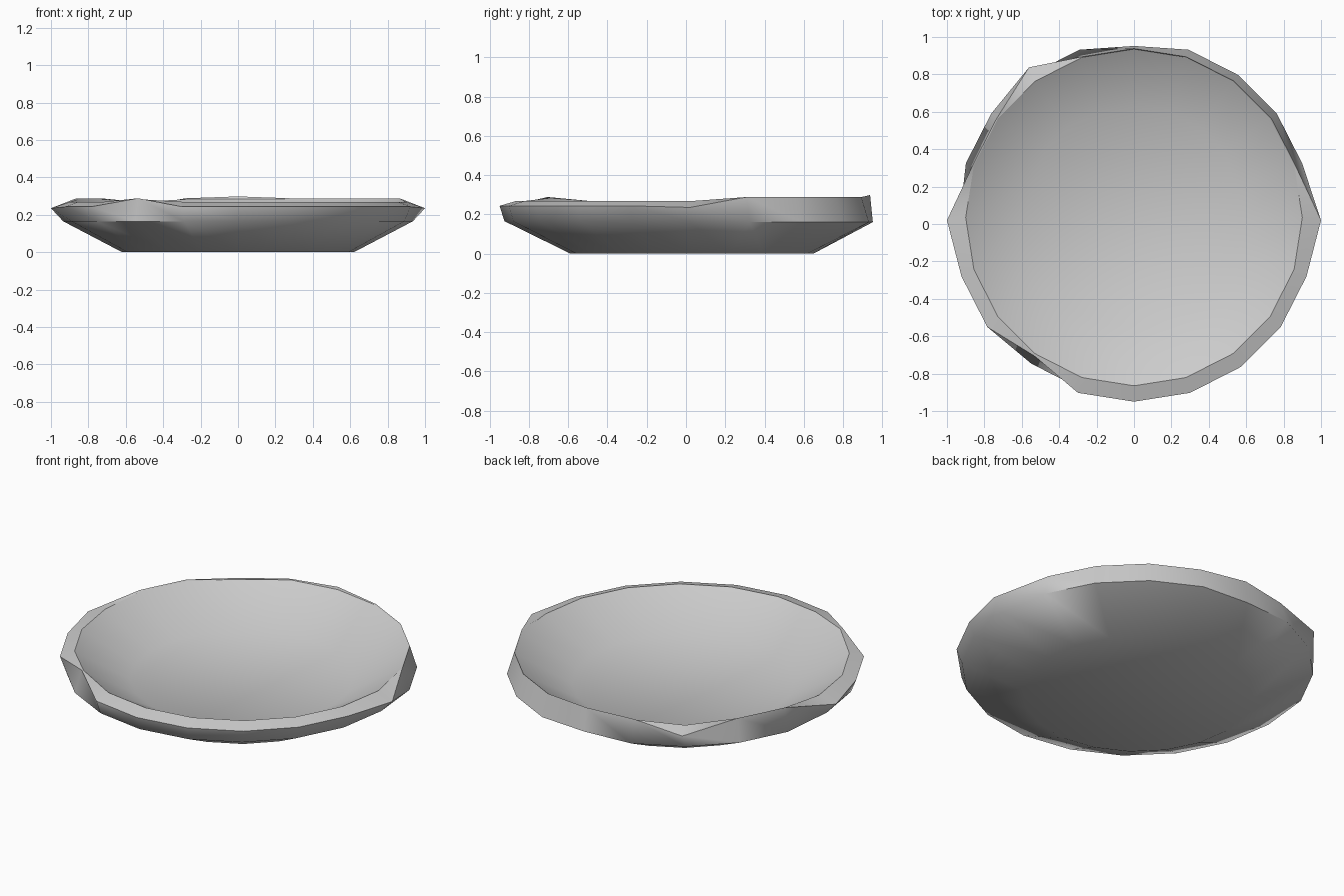
import bpy, bmesh
from math import sin, cos, radians

if "Cube" in bpy.data.objects:
    bpy.data.objects.remove(bpy.data.objects["Cube"])

N = 20                # sides of the plate
CHIP, NICK = 12, 18   # front-left lip bent up, back-left lip bent out


def point(i, r, cy, z):
    a = radians(360 / N * i)
    return (r * sin(a), min(cy + r * cos(a), 0.952), z)


bm = bmesh.new()
rings = [[] for _ in range(5)]
for i in range(N):
    # index 0 is the back, running clockwise; the back lip stands upright
    back = i < 5 or i > 15
    side = i in (5, 15)
    up = (back and i != NICK) or i == CHIP
    # underside edge and lower rim
    rings[0].append(bm.verts.new(point(i, 0.62, 0.03, 0)))
    rings[1].append(bm.verts.new(point(i, 0.945, 0.033, 0.16) if back else point(i, 0.935, 0.01, 0.165)))
    # outer lip: flared and low, or upright and high
    if up:
        outer = point(i, 0.908, 0.03, 0.298 if i == 0 else 0.288)
    elif i == NICK:
        outer = point(i, 0.955, 0.065, 0.24)
    else:
        outer = point(i, 1.0 if side else 0.97, 0.02, 0.235 if side else 0.243)
    rings[2].append(bm.verts.new(outer))
    # inner lip and bowl floor
    rings[3].append(bm.verts.new(point(i, 0.9, 0.035, 0.283 if up else 0.268)))
    rings[4].append(bm.verts.new(point(i, 0.60, 0.03, 0.10)))

for lo, hi in zip(rings, rings[1:]):
    for i in range(N):
        j = (i + 1) % N
        bm.faces.new((lo[i], lo[j], hi[j], hi[i]))
bm.faces.new(rings[0])
bm.faces.new(rings[4])
bmesh.ops.recalc_face_normals(bm, faces=bm.faces)

# smooth body with a crisp inner lip
for f in bm.faces:
    f.smooth = True
for i in range(N):
    bm.edges.get((rings[3][i], rings[3][(i + 1) % N])).smooth = False
for e in bm.edges:
    if e.calc_face_angle() > radians(65):
        e.smooth = False

mesh = bpy.data.meshes.new("plate")
bm.to_mesh(mesh)
bm.free()
plate = bpy.data.objects.new("plate", mesh)
bpy.context.collection.objects.link(plate)
